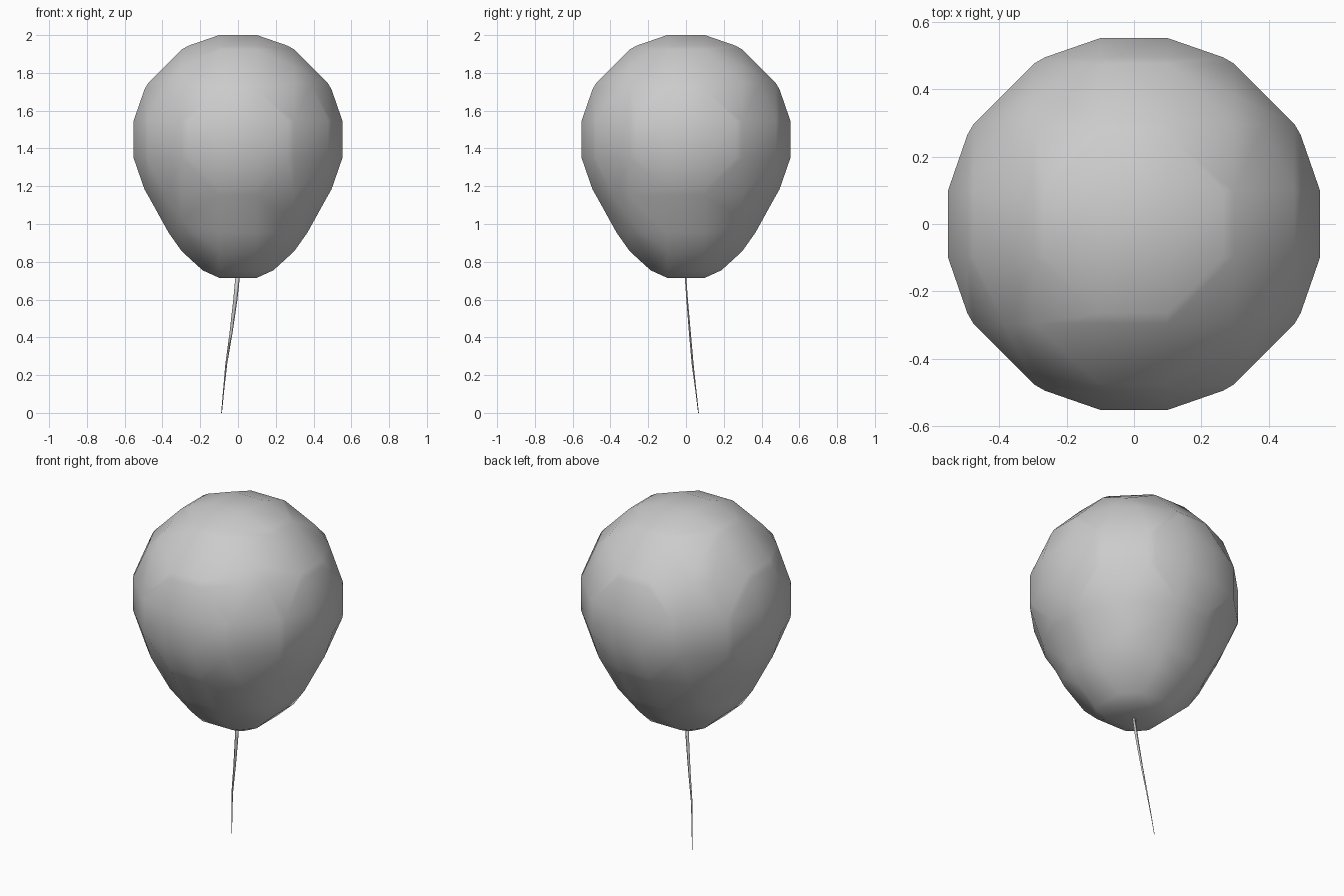
import bpy, bmesh, math
from mathutils import Vector

if "Cube" in bpy.data.objects:
    bpy.data.objects.remove(bpy.data.objects["Cube"])

STEP = 0.198      # polygonising grid of the blobby balloon surface
CZ = 1.448        # centre height
R = 0.570         # radius of the round upper part

# lower taper: (height, squared radius)
TAPER = [(0.60, -0.075), (0.715, 0.0198), (0.755, 0.045), (0.855, 0.098),
         (0.95, 0.143), (1.06, 0.192), (1.151, 0.2366)]


def squared_radius(z):
    if z >= TAPER[-1][0]:
        return R * R - (z - CZ) ** 2
    for (z0, s0), (z1, s1) in zip(TAPER, TAPER[1:]):
        if z <= z1:
            return s0 + (s1 - s0) * (z - z0) / (z1 - z0)


def field(p):
    return p.x ** 2 + p.y ** 2 - squared_radius(p.z)


def grid_point(i, j, k):
    return Vector(((i + 0.5) * STEP, (j + 0.5) * STEP, CZ + (k + 0.5) * STEP))


def crossing(a, b):
    for _ in range(30):
        m = (a + b) / 2
        if (field(a) < 0) == (field(m) < 0):
            a = m
        else:
            b = m
    return (a + b) / 2


def finish(name, bm):
    bmesh.ops.recalc_face_normals(bm, faces=bm.faces)
    for f in bm.faces:
        f.smooth = True
    me = bpy.data.meshes.new(name)
    bm.to_mesh(me)
    bm.free()
    ob = bpy.data.objects.new(name, me)
    bpy.context.collection.objects.link(ob)
    return ob


# balloon: one polygon per grid cell that the surface passes through
CORNERS = [(x, y, z) for x in (0, 1) for y in (0, 1) for z in (0, 1)]
EDGES = [(a, b) for a in CORNERS for b in CORNERS
         if a < b and sum(abs(p - q) for p, q in zip(a, b)) == 1]
bm = bmesh.new()
shared = {}
for i in range(-5, 5):
    for j in range(-5, 5):
        for k in range(-5, 4):
            verts = []
            for a, b in EDGES:
                ka = (i + a[0], j + a[1], k + a[2])
                kb = (i + b[0], j + b[1], k + b[2])
                pa, pb = grid_point(*ka), grid_point(*kb)
                if (field(pa) < 0) != (field(pb) < 0):
                    if (ka, kb) not in shared:
                        shared[ka, kb] = bm.verts.new(crossing(pa, pb))
                    verts.append(shared[ka, kb])
            if len(verts) < 3:
                continue
            mid = sum((v.co for v in verts), Vector()) / len(verts)
            out = (mid - Vector((0, 0, CZ - 0.15))).normalized()
            u = out.orthogonal().normalized()
            w = out.cross(u)
            verts.sort(key=lambda v: math.atan2((v.co - mid).dot(w), (v.co - mid).dot(u)))
            bm.faces.new(verts)
finish("balloon", bm)

# string: thin tapering strand, (x, y, z, half width x, half width y)
PATH = [(0.0, -0.004, 0.74, 0.012, 0.004), (-0.014, 0.006, 0.60, 0.011, 0.004),
        (-0.036, 0.020, 0.43, 0.008, 0.005), (-0.062, 0.035, 0.26, 0.005, 0.005),
        (-0.076, 0.052, 0.12, 0.003, 0.003), (-0.087, 0.066, 0.0, 0.002, 0.002)]
bm = bmesh.new()
rings = [[bm.verts.new((x + a * c, y + b * s, z)) for c, s in ((1, 0), (0, 1), (-1, 0), (0, -1))]
         for x, y, z, a, b in PATH]
for r0, r1 in zip(rings, rings[1:]):
    for n in range(4):
        m = (n + 1) % 4
        bm.faces.new((r0[n], r0[m], r1[m], r1[n]))
bm.faces.new(rings[0])
bm.faces.new(rings[-1])
finish("string", bm)
